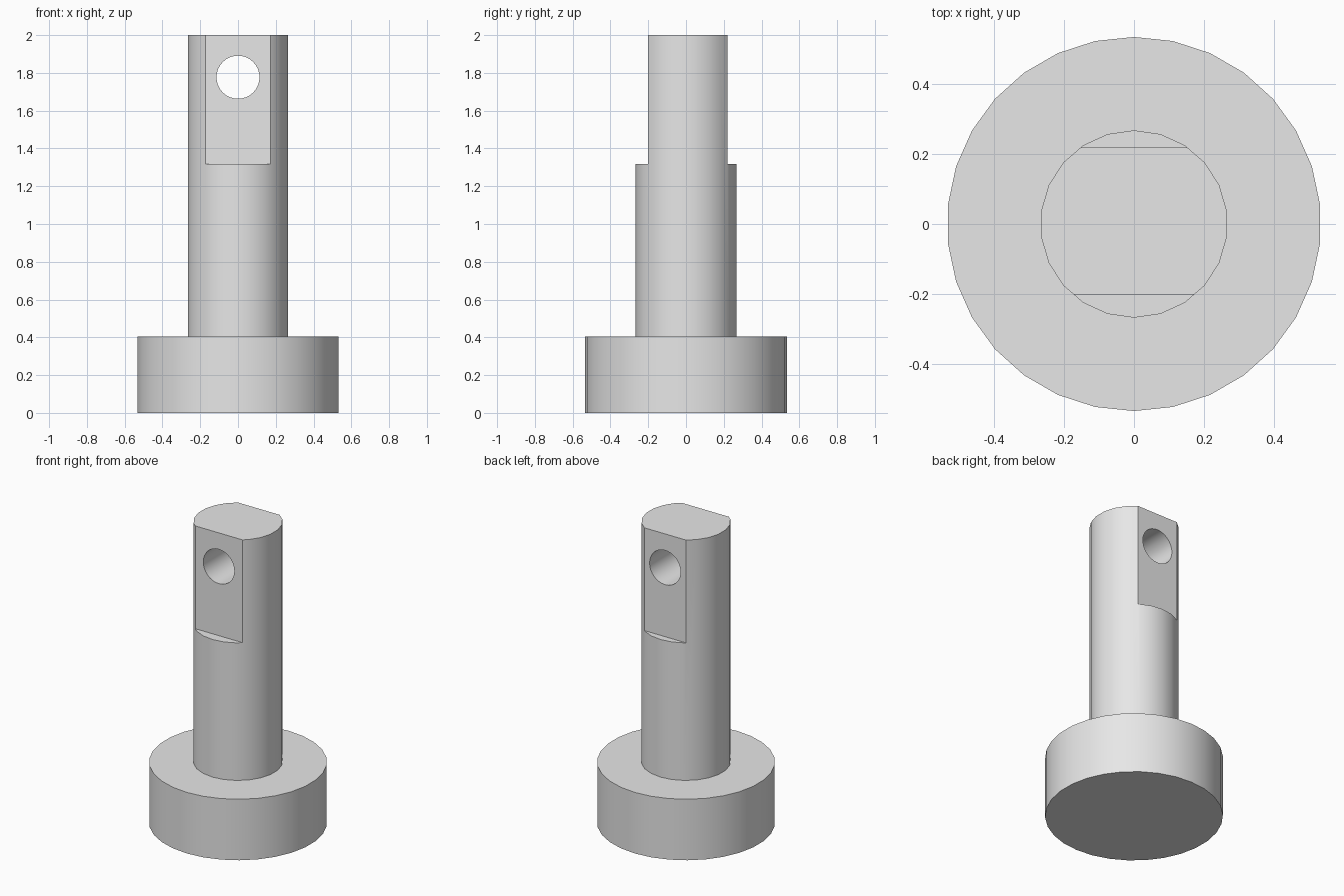
import bpy
import math

cube = bpy.data.objects.get("Cube")
if cube:
    bpy.data.objects.remove(cube, do_unlink=True)

GREY = (0.8, 0.8, 0.8, 1)
metal = bpy.data.materials.new("plain grey")
metal.use_nodes = True
metal.diffuse_color = GREY
metal.node_tree.nodes["Principled BSDF"].inputs["Base Color"].default_value = GREY


def finish(obj, name):
    obj.name = name
    obj.data.materials.append(metal)
    return obj


def cylinder(name, sides, radius, bottom, top):
    bpy.ops.mesh.primitive_cylinder_add(
        vertices=sides, radius=radius, depth=top - bottom,
        location=(0, 0, (top + bottom) / 2))
    return finish(bpy.context.object, name)


def cut(target, cutter):
    """Subtract the cutter from the target, then discard it."""
    mod = target.modifiers.new("cut", "BOOLEAN")
    mod.operation = "DIFFERENCE"
    mod.solver = "EXACT"
    mod.object = cutter
    bpy.context.view_layer.objects.active = target
    bpy.ops.object.modifier_apply(modifier=mod.name)
    bpy.data.objects.remove(cutter, do_unlink=True)


# Round foot and the pin standing on it
BASE_TOP, FLAT_BOTTOM = 0.405, 1.318
base = cylinder("base_disc", 30, 0.535, 0, BASE_TOP)
shaft = cylinder("shaft", 22, 0.268, BASE_TOP, 2)

# Flats milled on the front and back of the pin head
for side, depth in ((-1, 0.201), (1, 0.219)):
    bpy.ops.mesh.primitive_cube_add(
        size=1, location=(0, side * (depth + 0.5), FLAT_BOTTOM + 0.5))
    block = finish(bpy.context.object, "flat_cutter")
    block.hide_render = True
    cut(shaft, block)

# Cross hole through the flats
drill = cylinder("hole_cutter", 32, 0.114, -0.5, 0.5)
drill.rotation_euler.x = math.pi / 2
drill.location.z = 1.777
drill.hide_render = True
cut(shaft, drill)

# Smooth round walls with crisp rims
for obj in (base, shaft):
    bpy.ops.object.select_all(action="DESELECT")
    obj.select_set(True)
    bpy.context.view_layer.objects.active = obj
    bpy.ops.object.shade_smooth_by_angle(angle=math.radians(30))
